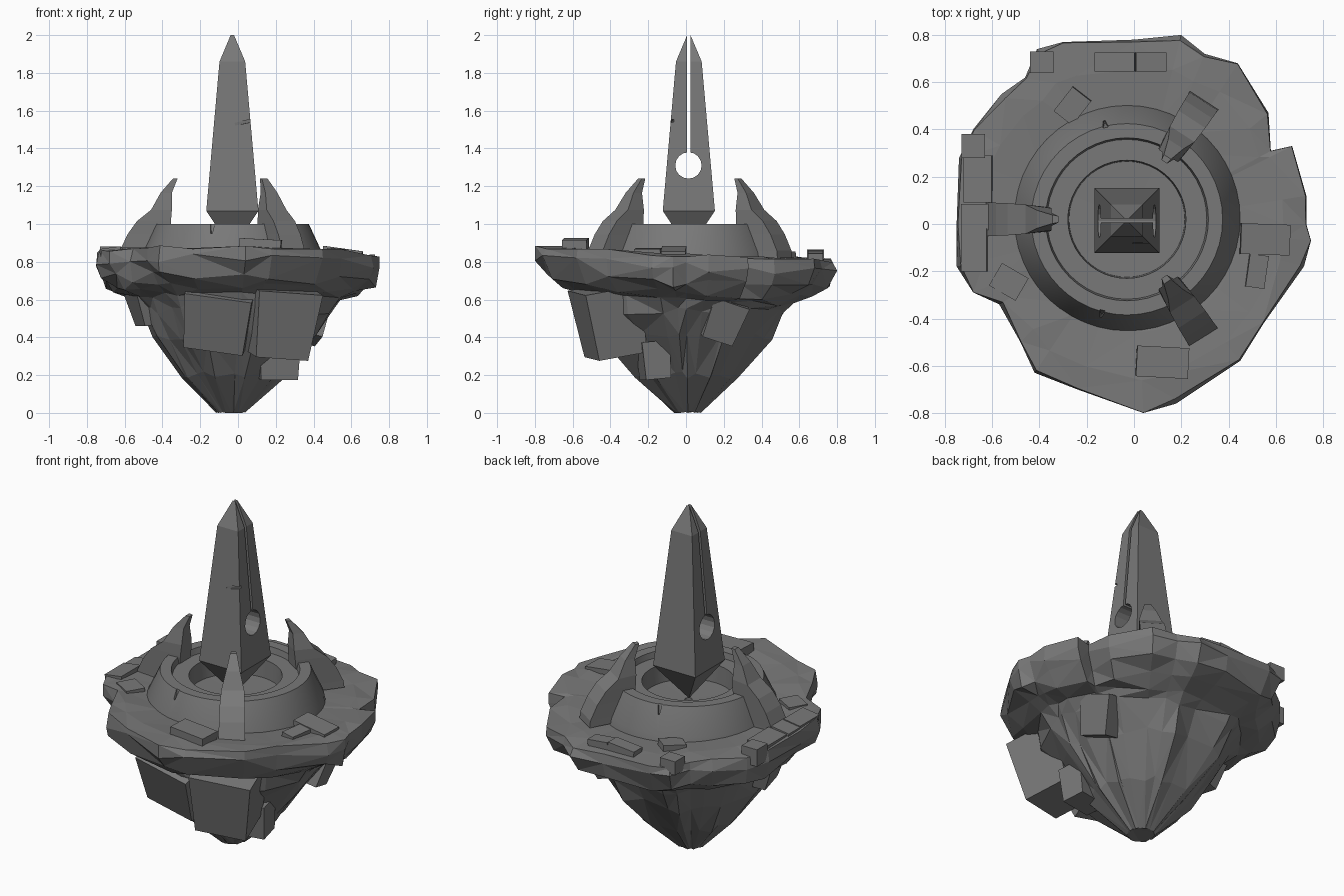
import bpy, bmesh, math, random
from mathutils import Vector, Matrix, Euler

if "Cube" in bpy.data.objects:
    bpy.data.objects.remove(bpy.data.objects["Cube"])

random.seed(4)
CX, CY = -0.03, 0.02          # axis of crater, claws and obelisk

stone = bpy.data.materials.new("dark_stone")
stone.diffuse_color = (.19, .19, .19, 1)
stone.use_nodes = True
stone.node_tree.nodes["Principled BSDF"].inputs["Base Color"].default_value = stone.diffuse_color


def make(name, verts, faces):
    me = bpy.data.meshes.new(name)
    bm = bmesh.new()
    vs = [bm.verts.new(v) for v in verts]
    for f in faces:
        bm.faces.new([vs[i] for i in f])
    bmesh.ops.recalc_face_normals(bm, faces=bm.faces)
    bm.to_mesh(me)
    bm.free()
    me.materials.append(stone)
    ob = bpy.data.objects.new(name, me)
    bpy.context.collection.objects.link(ob)
    return ob


def loft(name, rings, closed=False):
    """Bridge equal-sized rings; cap the ends, or join last to first."""
    n, verts = len(rings[0]), [p for r in rings for p in r]
    m = len(rings)
    faces = []
    for k in range(m if closed else m - 1):
        a, b = k * n, (k + 1) % m * n
        for i in range(n):
            j = (i + 1) % n
            faces.append((a + i, a + j, b + j, b + i))
    if not closed:
        faces += [tuple(range(n))[::-1], tuple(range((m - 1) * n, m * n))]
    return make(name, verts, faces)


def block(name, loc, size, rot=(0, 0, 0), taper=1.0):
    """Box with optional narrowing toward the bottom."""
    M = Matrix.Translation(loc) @ Euler([math.radians(a) for a in rot]).to_matrix().to_4x4()
    rings = []
    for z, t in ((-.5, taper), (.5, 1)):
        rings.append([M @ Vector((x * t * size[0], y * t * size[1], z * size[2]))
                      for x, y in ((-.5, -.5), (.5, -.5), (.5, .5), (-.5, .5))])
    return loft(name, rings)


def cut(ob, cutter):
    m = ob.modifiers.new("cut", 'BOOLEAN')
    m.operation, m.solver, m.object = 'DIFFERENCE', 'EXACT', cutter
    cutter.hide_render = True
    cutter.hide_set(True)


# Floating rock: irregular outline carried down through jittered rings
outline = [(.04, -.80), (.18, -.76), (.45, -.58), (.55, -.42), (.72, -.18), (.75, -.07),
           (.73, .0), (.73, .12), (.67, .33), (.58, .31), (.57, .47), (.44, .68), (.30, .72),
           (.20, .80), (0, .78), (-.30, .77), (-.41, .74), (-.46, .62), (-.56, .55),
           (-.68, .40), (-.74, .28), (-.75, 0), (-.75, -.18), (-.68, -.29), (-.57, -.34),
           (-.48, -.50), (-.42, -.63), (-.24, -.70)]
# (scale, z, radial jitter, height jitter, roundness)
levels = [(.30, .80, 0, 0, 1), (.62, .835, 0, 0, 1), (.86, .848, 0, .005, .5), (.985, .845, .01, .012, 0),
          (1.0, .785, 0, .025, 0), (.95, .69, .025, .03, .1), (.86, .64, .015, .02, .4),
          (.74, .605, .02, .012, .6), (.69, .54, .035, .02, .7), (.58, .40, .04, .02, .8),
          (.37, .20, .03, .02, .9), (.10, .005, .01, .003, 1)]
rings = []
for s, z, rj, zj, rnd in levels:
    drift = max(0, .8 - z) / .8
    ring = []
    for x, y in outline:
        r = math.hypot(x, y)
        k = s * (1 + (.74 / r - 1) * rnd) * (1 + random.uniform(-rj, rj) * 1.5)
        tilt = (-.045 * y - .012 * x) * min(1, s) if z > .58 else 0
        ring.append(Vector((x * k - .04 * drift, y * k + .01 * drift,
                            max(0, z + tilt + random.uniform(-zj, zj)))))
    rings.append(ring)
for v in rings[-1][::3]:
    v.z = 0
rock = loft("rock_island", rings)
tri = rock.modifiers.new("facets", 'TRIANGULATE')
tri.min_vertices = 4

# Boulders hanging from the underside, leaning in toward the tip
block("front_boulder", (.22, -.40, .485), (.35, .32, .36), (10, 4, 16), .82)
block("front_slab", (-.10, -.39, .51), (.36, .28, .31), (20, 8, -6), .88)
block("low_boulder", (.21, -.17, .28), (.22, .15, .20), (5, 0, 10), .9)
block("right_boulder", (.365, .19, .50), (.20, .20, .22), (-18, 14, 10), .85)
block("left_boulder", (-.45, -.04, .57), (.24, .28, .20), (0, -8, 15), .7)

# Stepped crater ring
profile = [(.485, .80), (.475, .85), (.405, 1.0), (.345, 1.0), (.338, .965), (.25, .965),
           (.245, .86), (.02, .855), (.02, .80)]
SEG = 48
crater = loft("crater_ring", [[(CX + r * math.cos(2 * math.pi * i / SEG),
                                CY + r * math.sin(2 * math.pi * i / SEG), z)
                               for i in range(SEG)] for r, z in profile], closed=True)
bpy.context.view_layer.objects.active = crater
crater.select_set(True)
bpy.ops.object.shade_smooth_by_angle(angle=math.radians(25))
crater.select_set(False)
for a in (103, 255):          # chips in the ring's edge
    t = math.radians(a)
    cut(crater, block("ring_chip_cutter",
                      (CX + .42 * math.cos(t), CY + .42 * math.sin(t), .99),
                      (.07, .035, .12), (0, 0, a), .1))

# Three curved claws gripping the ring: (outer r, inner r, z, half width)
claw = [(.60, .33, .82, .072), (.595, .33, .86, .071), (.555, .33, .945, .07), (.505, .325, 1.015, .068),
        (.43, .32, 1.075, .062), (.38, .32, 1.165, .038), (.315, .29, 1.24, .018)]
for name, deg in (("left_claw", 180), ("back_claw", 57), ("front_claw", -57)):
    M = Matrix.Translation((CX, CY, 0)) @ Matrix.Rotation(math.radians(deg), 4, 'Z')
    loft(name, [[M @ Vector(p) for p in ((ro, -w, z), (ro, w, z),
                                         (ri, w * .75, z), (ri, -w * .75, z))]
                for ro, ri, z, w in claw])

# Obelisk: square spire, pointed at both ends, floating over the bowl
spire = [(.004, .865), (.138, 1.07), (.068, 1.86), (.0005, 2.02)]
obelisk = loft("obelisk", [[(CX + sx * h, .015 + sy * h, z) for sx, sy in
                            ((-1, -1), (1, -1), (1, 1), (-1, 1))] for h, z in spire])
hole = loft("eye_cutter", [[(x, .013 + .07 * math.cos(2 * math.pi * i / 16),
                             1.31 + .07 * math.sin(2 * math.pi * i / 16)) for i in range(16)]
                           for x in (-.5, .5)])
cut(obelisk, hole)
cut(obelisk, block("slot_cutter", (CX, .015, 1.72), (1, .017, .72)))
cut(obelisk, block("front_crack_cutter", (.04, -.09, 1.54), (.11, .04, .015), (0, -12, 12)))

# Loose stone slabs scattered on the rim: x, y, z, width, depth, height, tilt x, tilt y, turn
slabs = [(-.39, .685, .825, .10, .09, .08, 0, 0, 0), (-.08, .685, .83, .17, .08, .05, 0, -5, 0),
         (.07, .685, .82, .13, .08, .06, 0, 6, 0), (-.68, .33, .83, .10, .10, .10, 0, 0, 0),
         (-.66, .19, .845, .12, .20, .04, 0, -6, 0), (-.67, .03, .85, .12, .11, .04, 0, -8, 0),
         (-.675, -.11, .855, .11, .18, .04, 0, -8, 0), (-.53, -.245, .86, .13, .11, .03, 0, 0, -30),
         (-.26, .50, .83, .10, .13, .04, 5, 0, -38), (.12, -.585, .895, .22, .13, .05, 0, 3, -3),
         (.555, -.065, .855, .21, .13, .03, 0, 8, -2), (.52, -.20, .85, .08, .14, .04, 0, 5, -8)]
for x, y, z, w, d, h, rx, ry, rz in slabs:
    block("rim_slab", (x, y, z), (w, d, h), (rx, ry, rz))
